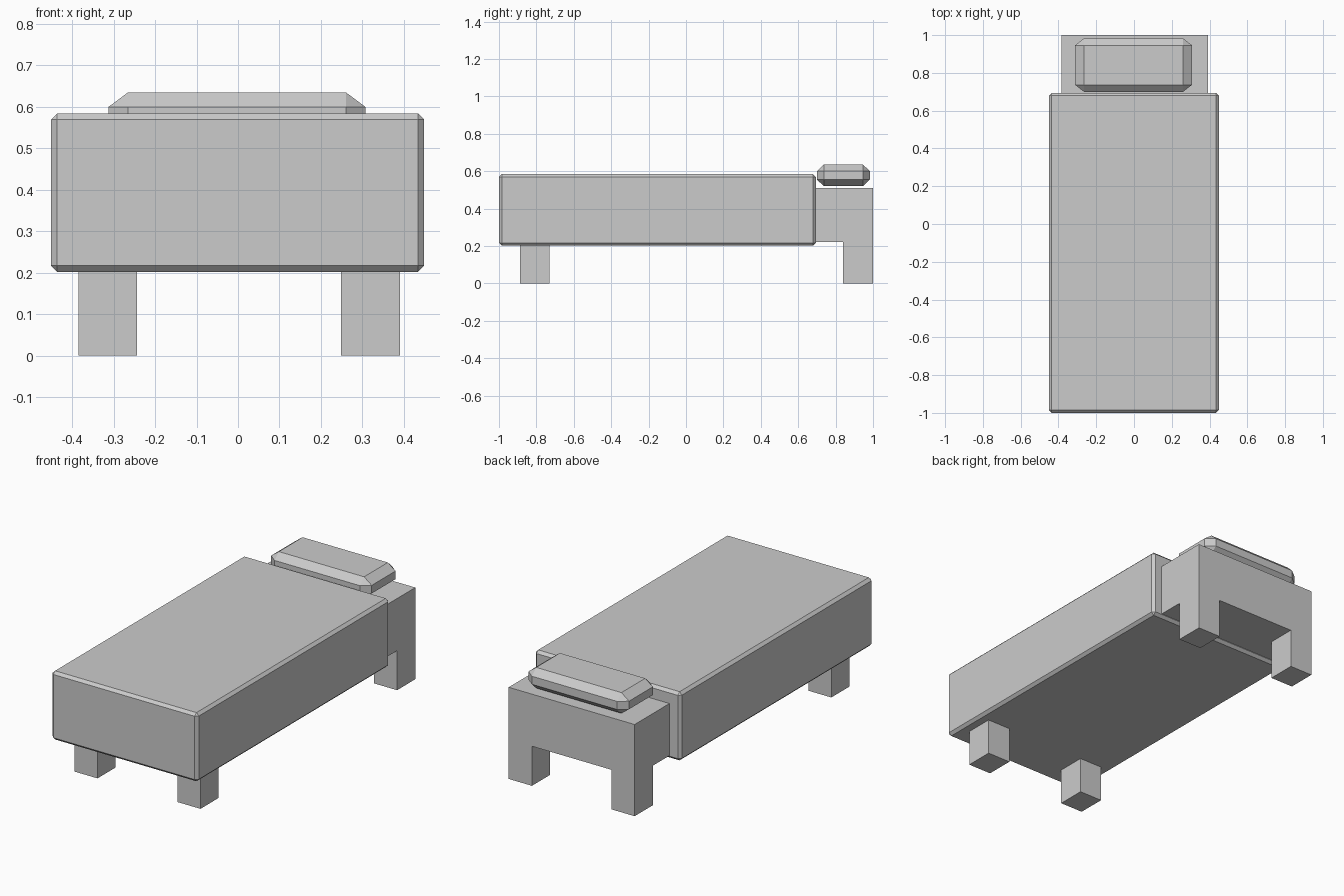
import bpy, bmesh
from mathutils import Vector

if "Cube" in bpy.data.objects:
    bpy.data.objects.remove(bpy.data.objects["Cube"])


def finish(name, bm):
    bmesh.ops.recalc_face_normals(bm, faces=bm.faces)
    mesh = bpy.data.meshes.new(name)
    bm.to_mesh(mesh)
    bm.free()
    obj = bpy.data.objects.new(name, mesh)
    bpy.context.collection.objects.link(obj)
    return obj


def box_bm(lo, hi):
    lo, hi = Vector(lo), Vector(hi)
    bm = bmesh.new()
    bmesh.ops.create_cube(bm, size=1)
    bmesh.ops.scale(bm, vec=hi - lo, verts=bm.verts)
    bmesh.ops.translate(bm, vec=(lo + hi) / 2, verts=bm.verts)
    return bm


def chamfered_box(name, lo, hi, cut):
    # Chamfer a box, with a separate cut depth along each axis
    lo, hi, cut = Vector(lo), Vector(hi), Vector(cut)
    size = Vector([(hi[i] - lo[i]) / cut[i] for i in range(3)])
    bm = box_bm(-size / 2, size / 2)
    bmesh.ops.bevel(bm, geom=bm.edges[:], offset=1, segments=1, affect='EDGES')
    bmesh.ops.scale(bm, vec=cut, verts=bm.verts)
    bmesh.ops.translate(bm, vec=(lo + hi) / 2, verts=bm.verts)
    return finish(name, bm)


# Mattress
chamfered_box("mattress", (-0.451, -1, 0.202), (0.449, 0.694, 0.584),
              (0.015, 0.015, 0.015))

# Pillow
chamfered_box("pillow", (-0.312, 0.7, 0.52), (0.307, 0.983, 0.635),
              (0.047, 0.037, 0.035))

# Frame: slab running under the mattress, with its four legs drawn down
bm = box_bm((-0.384, -0.888, 0.22), (0.391, 1, 0.51))
cuts = [(0, x) for x in (-0.243, 0.248)] + [(1, y) for y in (-0.729, 0.84)]
for axis, pos in cuts:
    co, no = Vector(), Vector()
    co[axis], no[axis] = pos, 1
    bmesh.ops.bisect_plane(bm, geom=bm.verts[:] + bm.edges[:] + bm.faces[:],
                           plane_co=co, plane_no=no)
bm.normal_update()
feet = []
for f in bm.faces:
    c = f.calc_center_median()
    if f.normal.z < -0.5 and abs(c.x) > 0.25 and (c.y < -0.729 or c.y > 0.84):
        feet.append(f)
ext = bmesh.ops.extrude_face_region(bm, geom=feet)
for v in ext["geom"]:
    if isinstance(v, bmesh.types.BMVert):
        v.co.z = 0
bmesh.ops.delete(bm, geom=[f for f in feet if f.is_valid], context='FACES_ONLY')
bmesh.ops.dissolve_limit(bm, angle_limit=0.01, verts=bm.verts[:], edges=bm.edges[:])
finish("bed_frame", bm)
